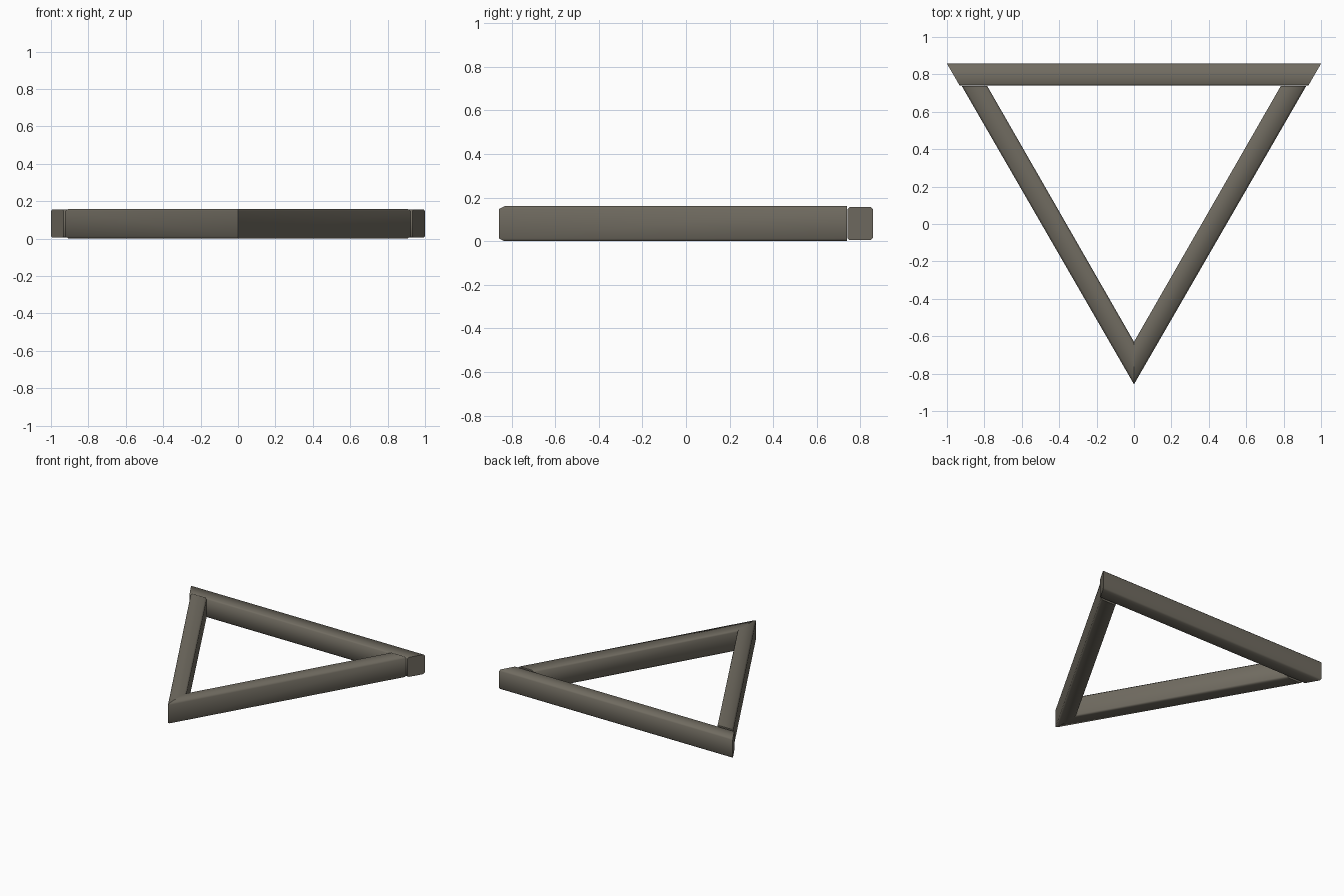
import bpy, bmesh, math
from mathutils import Vector

if "Cube" in bpy.data.objects:
    bpy.data.objects.remove(bpy.data.objects["Cube"])

metal = bpy.data.materials.new("dark warm grey")
metal.diffuse_color = (0.165, 0.15, 0.12, 1)
metal.use_nodes = True
metal.node_tree.nodes["Principled BSDF"].inputs["Base Color"].default_value = metal.diffuse_color


def beam(name, plan, z0, z1, round_size):
    """Mitred bar: plan = outer start, outer end, inner end, inner start."""
    bm = bmesh.new()
    low = [bm.verts.new((x, y, z0)) for x, y in plan]
    high = [bm.verts.new((x, y, z1)) for x, y in plan]
    bm.faces.new(low[::-1])
    bm.faces.new(high)
    for i in range(4):
        j = (i + 1) % 4
        bm.faces.new((low[i], low[j], high[j], high[i]))
    bmesh.ops.recalc_face_normals(bm, faces=bm.faces)
    # soften only the long edges, leaving the mitred ends flat
    long_edges = [e for e in bm.edges if e.calc_length() > 0.5]
    bmesh.ops.bevel(bm, geom=long_edges, offset=round_size, segments=1,
                    profile=0.5, affect='EDGES')
    me = bpy.data.meshes.new(name)
    bm.to_mesh(me)
    bm.free()
    me.materials.append(metal)
    ob = bpy.data.objects.new(name, me)
    bpy.context.collection.objects.link(ob)
    bpy.ops.object.select_all(action='DESELECT')
    ob.select_set(True)
    bpy.context.view_layer.objects.active = ob
    bpy.ops.object.shade_smooth_by_angle(angle=math.radians(50))
    return ob


# rear bar with slanted ends
beam("rear_bar", [(-1, 0.857), (1, 0.857), (0.932, 0.74), (-0.932, 0.74)],
     0.005, 0.156, 0.01)

# two side bars meeting in a mitre at the front
for name, s in (("left_side_bar", -1), ("right_side_bar", 1)):
    beam(name, [(0, -0.857), (s * 0.921, 0.738), (s * 0.785, 0.738), (0, -0.63)],
         0.0, 0.16, 0.012)
